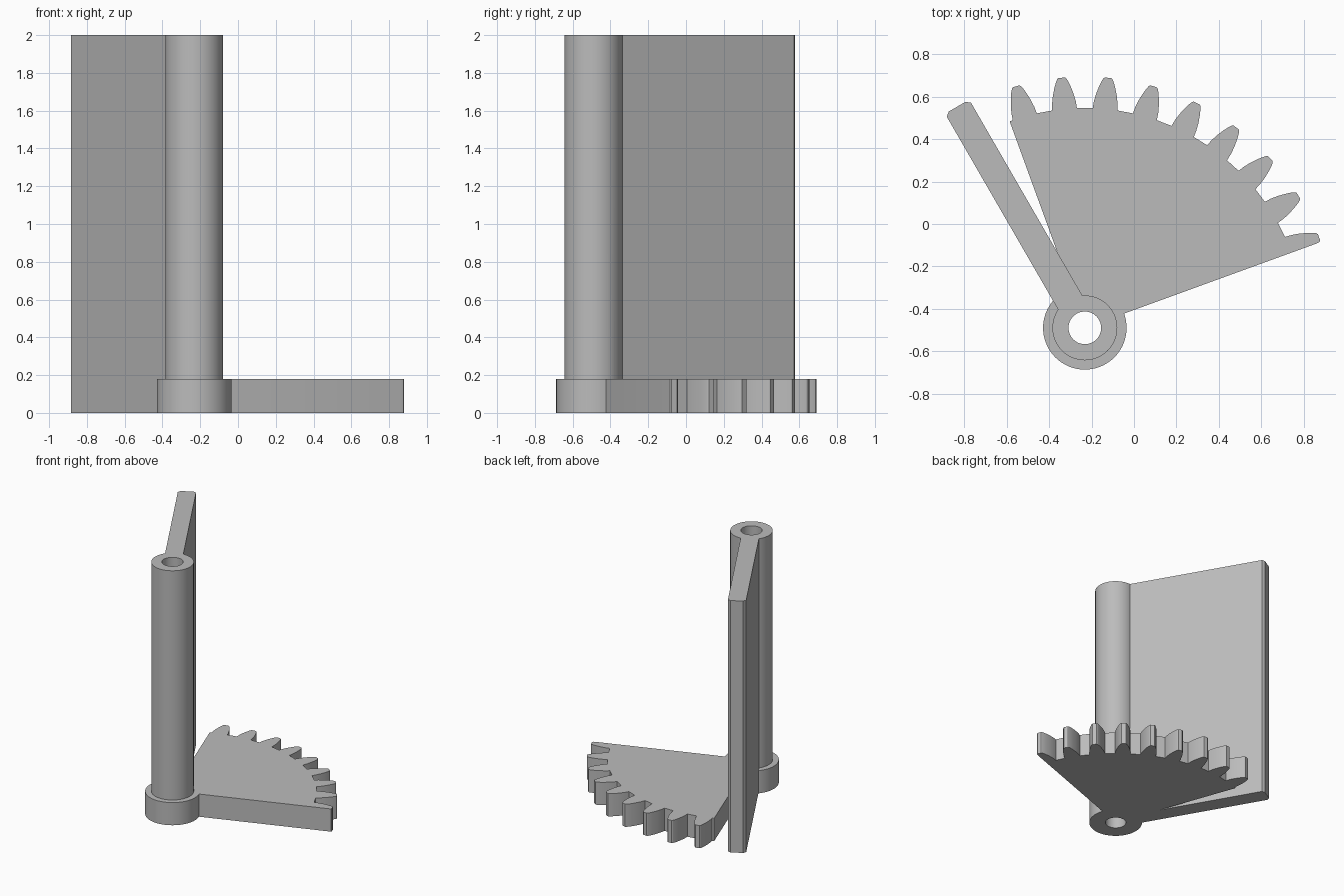
import bpy, bmesh, math
from mathutils import Vector

cube = bpy.data.objects.get("Cube")
if cube:
    bpy.data.objects.remove(cube, do_unlink=True)

PIVOT = Vector((-0.232, -0.49))
HEIGHT, PLATE = 2.0, 0.18
ROOT, TIP, PITCH = 1.037, 1.185, 360 / 34

grey = bpy.data.materials.new("plain grey")
grey.use_nodes = True
colour = (0.5, 0.5, 0.5, 1)
grey.diffuse_color = colour
grey.node_tree.nodes["Principled BSDF"].inputs["Base Color"].default_value = colour


def polar(radius, degrees):
    a = math.radians(degrees)
    return Vector((radius * math.cos(a), radius * math.sin(a)))


def prism(name, outline, z0, z1):
    """Extrude an outline, given relative to the pivot, from z0 to z1."""
    bm = bmesh.new()
    face = bm.faces.new([bm.verts.new((*(PIVOT + p), z0)) for p in outline])
    side = bmesh.ops.extrude_face_region(bm, geom=[face])["geom"]
    bmesh.ops.translate(bm, vec=(0, 0, z1 - z0),
                        verts=[v for v in side if isinstance(v, bmesh.types.BMVert)])
    bmesh.ops.recalc_face_normals(bm, faces=bm.faces)
    mesh = bpy.data.meshes.new(name)
    bm.to_mesh(mesh)
    bm.free()
    mesh.materials.append(grey)
    obj = bpy.data.objects.new(name, mesh)
    bpy.context.collection.objects.link(obj)
    return obj


def circle(radius, sides=72):
    return [polar(radius, 360 * i / sides) for i in range(sides)]


def combine(target, tool, operation):
    bpy.context.view_layer.objects.active = target
    mod = target.modifiers.new(operation.title(), "BOOLEAN")
    mod.object, mod.operation, mod.solver = tool, operation, "EXACT"
    bpy.ops.object.modifier_apply(modifier=mod.name)
    bpy.data.objects.remove(tool, do_unlink=True)


# Toothed sector: half-angle of a tooth at each radius, from root to tip
flank = [(ROOT, 3.25), (1.07, 3.0), (1.105, 2.55), (1.14, 1.95),
         (1.165, 1.45), (1.18, 1.05), (TIP, 0.75)]
START, END = 20, 110
sector = [polar(0.12, END), polar(0.12, START)]
for i in range(9):
    middle = 90 + PITCH * (i - 6.5)
    tooth = [(r, middle - a) for r, a in flank]
    tooth += [(r, middle + a) for r, a in reversed(flank)]
    for r, a in tooth:
        if a < START and r < 1.15:
            continue
        sector.append(polar(r, max(a, START)))
sector.append(polar(ROOT, END))

# Flat vane with chamfered outer corners
along, across = polar(1, 120), polar(1, 30)
vane_outline = [along * u + across * v for u, v in (
    (0.1, -0.066), (0.1, 0.066), (1.188, 0.066), (1.205, 0.046),
    (1.205, -0.046), (1.188, -0.066))]

# Join the parts and drill the shaft hole
lever = prism("vane_and_gear_sector", circle(0.153), 0, HEIGHT)
combine(lever, prism("vane", vane_outline, 0, HEIGHT), "UNION")
combine(lever, prism("hub", circle(0.197), 0, PLATE), "UNION")
combine(lever, prism("gear_sector", sector, 0, PLATE), "UNION")
bore = prism("shaft_hole_cutter", circle(0.077, 48), -0.1, HEIGHT + 0.1)
bore.hide_render = True
combine(lever, bore, "DIFFERENCE")

bpy.ops.object.select_all(action="DESELECT")
lever.select_set(True)
bpy.context.view_layer.objects.active = lever
bpy.ops.object.shade_smooth_by_angle(angle=math.radians(20))
